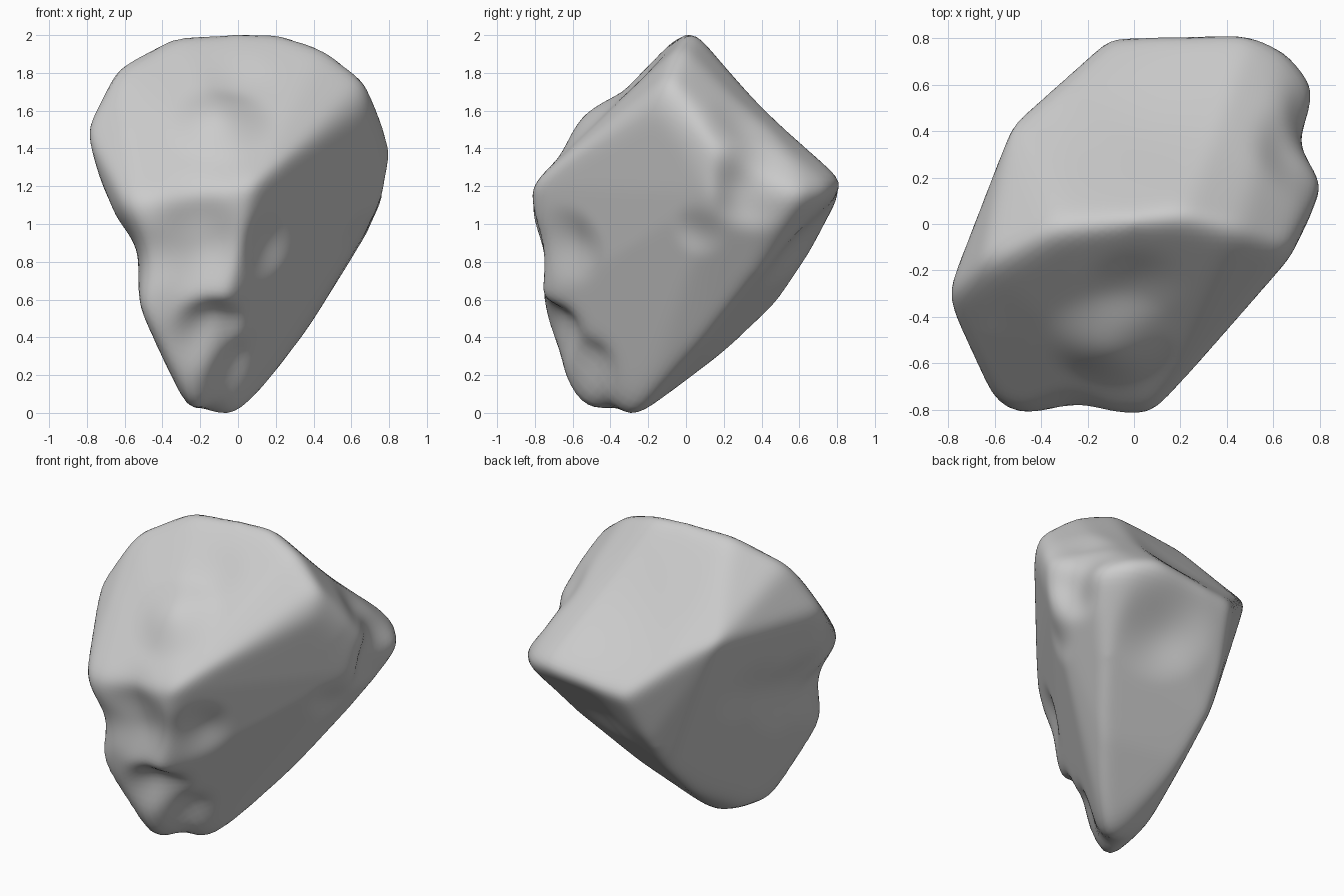
import bpy
import bmesh
from mathutils import Vector
from mathutils.bvhtree import BVHTree

cube = bpy.data.objects.get("Cube")
if cube:
    bpy.data.objects.remove(cube, do_unlink=True)

# Corner points of the boulder's broad planes
ridge = [(-.82, -.31, 1.48), (-.65, -.17, 1.83), (-.33, -.02, 2.0), (.2, .04, 2.01),
         (.45, -.03, 1.93), (.68, -.1, 1.75), (.68, -.15, 1.6)]
back_rim = [(.5, .84, 1.2), (.66, .78, 1.16), (.81, .6, 1.13), (-.1, .82, 1.14),
            (-.31, .59, 1.38), (-.53, .43, 1.47)]
side_knob = [(.81, .14, 1.4), (.79, .14, 1.14)]
front_rim = [(-.53, -.82, 1.1), (-.62, -.75, 1.12), (.09, -.82, 1.18), (.2, -.63, 1.28)]
keel = [(-.17, .64, .8), (-.21, .46, .53), (-.2, .24, .32), (-.28, -.2, .07)]
side_edge = [(.55, .41, .74), (.33, .09, .35), (.17, -.12, .14)]
foot = [(-.26, -.57, -.05), (.02, -.27, -.05), (-.08, -.25, -.04), (-.5, -.72, .44),
        (-.05, -.76, .56), (-.36, -.59, .19)]

# Hollows (positive) and swellings (negative): centre, radius, depth
hollows = [((.76, .36, 1.18), .14, .11), ((.64, .06, .94), .08, .025),
           ((.7, .32, 1.48), .13, .03),
           ((.14, -.62, .86), .12, .05), ((-.2, -.8, .85), .16, .07),
           ((-.14, -.66, .42), .12, .14), ((-.04, -.5, .22), .1, .09),
           ((-.13, -.42, -.03), .07, .05), ((-.25, -.8, 1.08), .11, .03),
           ((-.1, -.49, 1.5), .15, -.06), ((0, -.25, 1.74), .12, .02),
           ((.1, .45, 1.55), .35, .04), ((.28, .6, .92), .18, .06),
           ((-.58, -.64, .8), .15, .09), ((-.6, -.3, .9), .18, .08),
           ((-.52, .05, 1.0), .14, .03)]

hull = bmesh.new()
for point in ridge + back_rim + side_knob + front_rim + keel + side_edge + foot:
    hull.verts.new(point)
bmesh.ops.convex_hull(hull, input=hull.verts)
hull_tree = BVHTree.FromBMesh(hull)

# Wrap a dense sphere onto the planes
rock = bmesh.new()
bmesh.ops.create_icosphere(rock, subdivisions=6, radius=1)
centre = Vector((0, 0, 1.05))
for v in rock.verts:
    direction = v.co.normalized()
    hit = hull_tree.ray_cast(centre, direction)[0]
    v.co = hit if hit else centre + direction * .5
hull.free()


def soften(rounds):
    for _ in range(rounds):
        bmesh.ops.smooth_vert(rock, verts=rock.verts, factor=.5,
                              use_axis_x=True, use_axis_y=True, use_axis_z=True)


# Weather the edges, press in the hollows, weather again
soften(4)
for spot, radius, depth in hollows:
    spot = Vector(spot)
    inward = (centre - spot).normalized()
    for v in rock.verts:
        fade = 1 - (v.co - spot).length / (2 * radius)
        if fade > 0:
            v.co += inward * depth * fade * fade * (3 - 2 * fade)
soften(3)

# Stand it on the ground
ground = min(v.co.z for v in rock.verts)
bmesh.ops.translate(rock, verts=rock.verts, vec=(0, 0, -ground))

mesh = bpy.data.meshes.new("boulder")
rock.to_mesh(mesh)
rock.free()
boulder = bpy.data.objects.new("boulder", mesh)
bpy.context.collection.objects.link(boulder)
for face in mesh.polygons:
    face.use_smooth = True

# Plain stone grey
stone = bpy.data.materials.new("stone grey")
stone.use_nodes = True
grey = (.6, .6, .6, 1)
stone.diffuse_color = grey
stone.node_tree.nodes["Principled BSDF"].inputs["Base Color"].default_value = grey
mesh.materials.append(stone)
